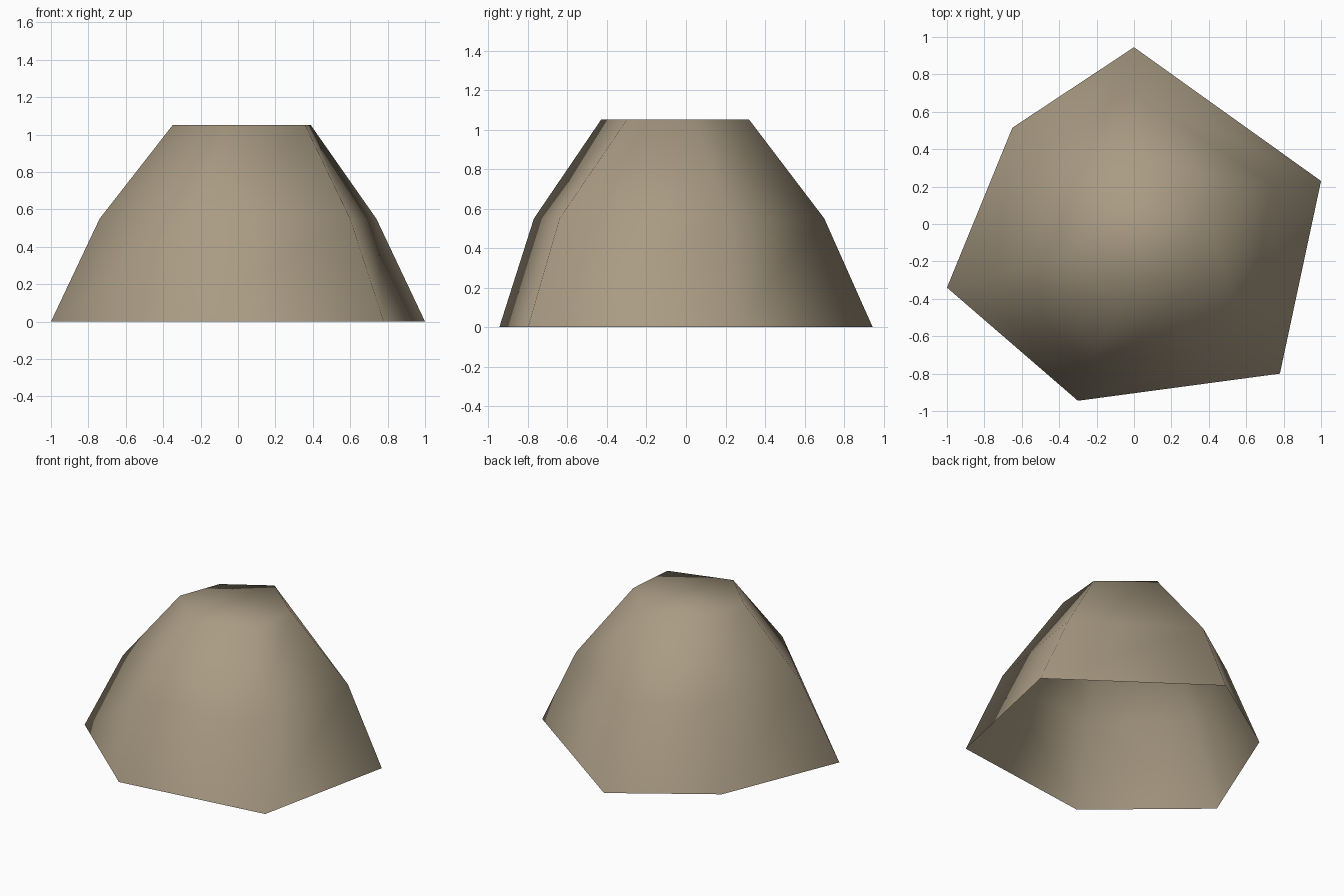
import bpy
import bmesh

cube = bpy.data.objects.get("Cube")
if cube:
    bpy.data.objects.remove(cube, do_unlink=True)

# Stone colour
stone = bpy.data.materials.new("warm_stone")
stone.use_nodes = True
colour = (0.40, 0.33, 0.23, 1.0)
stone.diffuse_color = colour
bsdf = stone.node_tree.nodes["Principled BSDF"]
bsdf.inputs["Base Color"].default_value = colour
bsdf.inputs["Roughness"].default_value = 0.9

# Irregular six-sided outlines, from the base to the top
sections = [
    (0.0, [(0, 0.945), (-0.65, 0.515), (-1, -0.34), (-0.3, -0.945), (0.78, -0.8), (1, 0.23)]),
    (0.55, [(-0.01, 0.7), (-0.48, 0.38), (-0.74, -0.27), (-0.24, -0.77), (0.6, -0.64), (0.74, 0.21)]),
    (1.05, [(0.07, 0.32), (-0.24, 0.13), (-0.35, -0.17), (-0.08, -0.43), (0.36, -0.3), (0.39, 0.05)]),
]

# Rock shell: walls between outlines, a flat top and an open underside
bm = bmesh.new()
rings = [[bm.verts.new((x, y, z)) for x, y in outline] for z, outline in sections]
for low, high in zip(rings, rings[1:]):
    for i in range(len(low)):
        j = (i + 1) % len(low)
        bm.faces.new((low[i], low[j], high[j], high[i]))
bm.faces.new(rings[-1])
for face in bm.faces:
    face.smooth = True

mesh = bpy.data.meshes.new("rock")
bm.to_mesh(mesh)
bm.free()
mesh.materials.append(stone)
rock = bpy.data.objects.new("rock", mesh)
bpy.context.collection.objects.link(rock)
